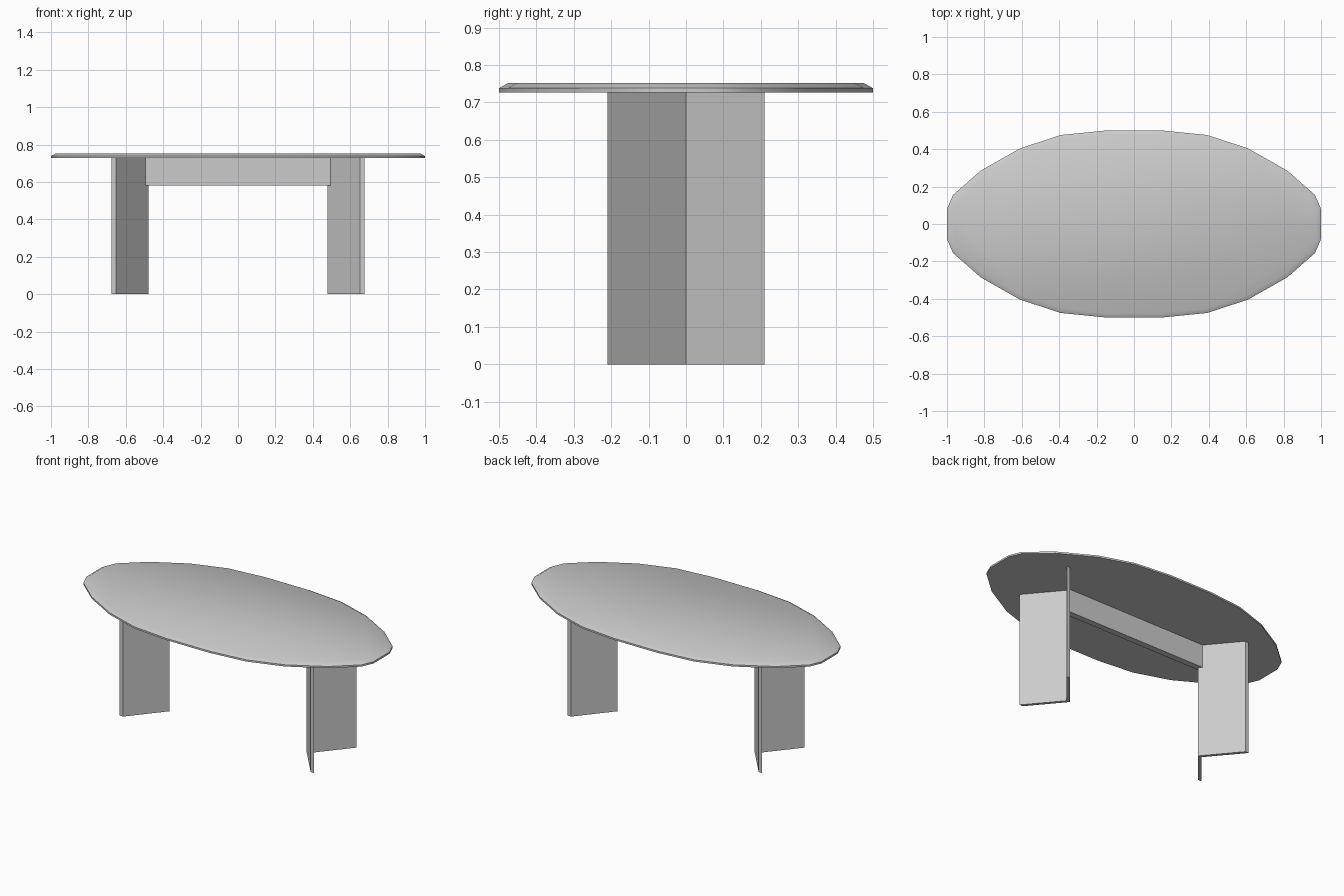
import bpy, bmesh, math

cube = bpy.data.objects.get("Cube")
if cube:
    bpy.data.objects.remove(cube, do_unlink=True)

grey = bpy.data.materials.new("plain grey")
grey.use_nodes = True
colour = (0.6, 0.6, 0.6, 1)
grey.diffuse_color = colour
grey.node_tree.nodes["Principled BSDF"].inputs["Base Color"].default_value = colour

APRON_Z, TOP_Z = 0.58, 0.727


def prism(name, outline, z0, z1, bevel=None):
    """Extrude a flat outline upwards; bevel = (width, height) of a sloped rim."""
    bm = bmesh.new()
    base = bm.faces.new([bm.verts.new((x, y, z0)) for x, y in outline])
    extruded = bmesh.ops.extrude_face_region(bm, geom=[base], use_keep_orig=True)["geom"]
    top = next(g for g in extruded if isinstance(g, bmesh.types.BMFace))
    for v in top.verts:
        v.co.z = z1
    bmesh.ops.recalc_face_normals(bm, faces=bm.faces)
    if bevel:
        bmesh.ops.inset_region(bm, faces=[top], thickness=bevel[0],
                               depth=0, use_even_offset=True)
        for v in top.verts:
            v.co.z = z1 + bevel[1]
    mesh = bpy.data.meshes.new(name)
    bm.to_mesh(mesh)
    bm.free()
    mesh.materials.append(grey)
    obj = bpy.data.objects.new(name, mesh)
    bpy.context.collection.objects.link(obj)
    return obj


# Oval tabletop: one quarter of the outline, mirrored around
quarter = [(1, 0.08), (0.968, 0.155), (0.82, 0.285),
           (0.61, 0.404), (0.39, 0.476), (0.15, 0.5)]
half = quarter + [(-x, y) for x, y in reversed(quarter)]
outline = half + [(-x, -y) for x, y in half]
tabletop = prism("tabletop", outline, TOP_Z, 0.738, bevel=(0.025, 0.014))
bpy.context.view_layer.objects.active = tabletop
tabletop.select_set(True)
bpy.ops.object.shade_smooth_by_angle(angle=math.radians(40))

# V-shaped legs with the points facing each other
for side, name in ((1, "left_leg"), (-1, "right_leg")):
    chevron = [(0.478, 0), (0.653, -0.21), (0.677, -0.21),
               (0.502, 0), (0.677, 0.21), (0.653, 0.21)]
    prism(name, [(side * x, y) for x, y in chevron], 0, TOP_Z)

# Straight apron joining the legs under the top
prism("apron", [(-0.494, -0.02), (0.494, -0.02), (0.494, 0.02), (-0.494, 0.02)],
      APRON_Z, TOP_Z)
